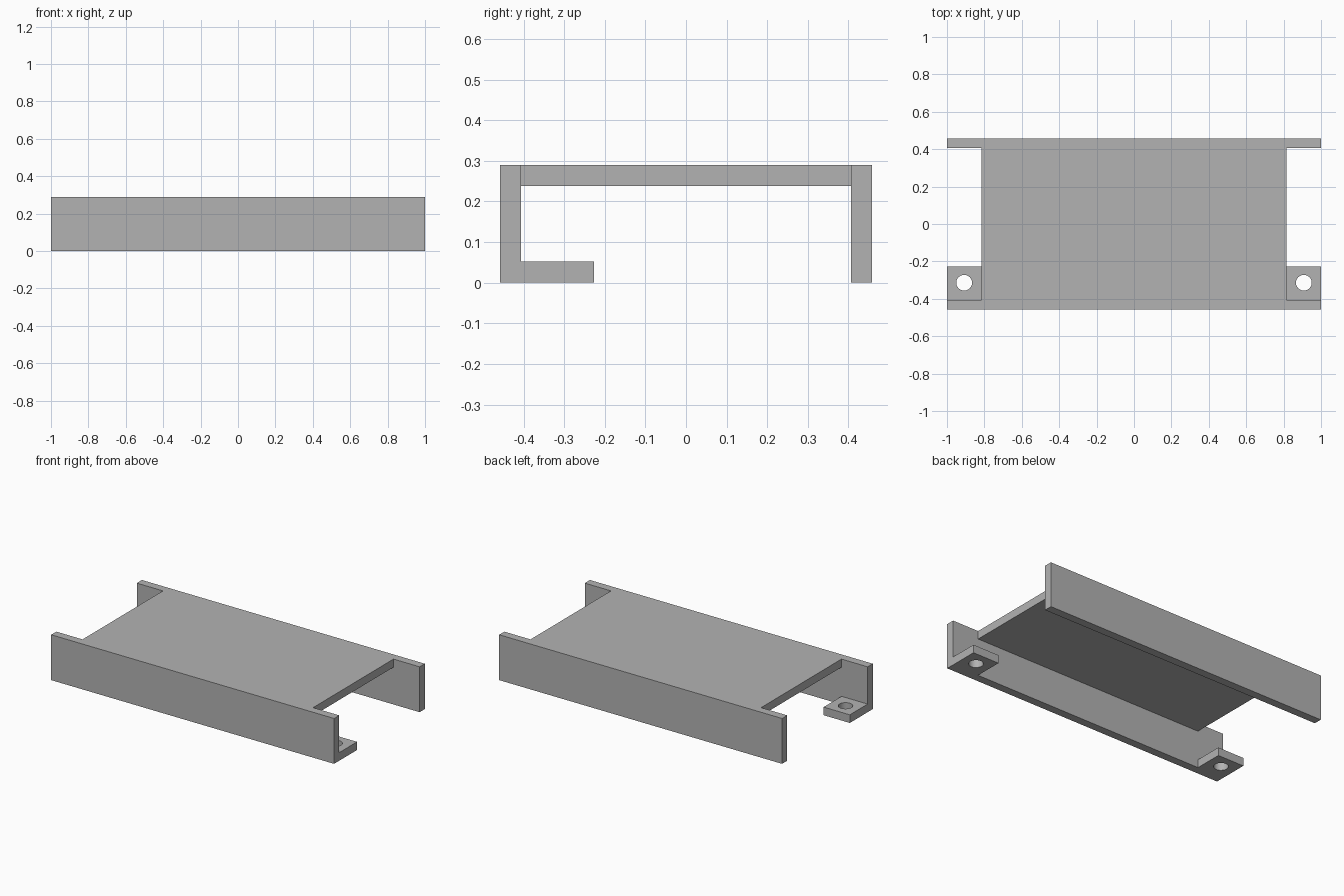
import bpy
import bmesh
from mathutils import Matrix, Vector

cube = bpy.data.objects.get("Cube")
if cube:
    bpy.data.objects.remove(cube, do_unlink=True)

LENGTH, DEPTH, HEIGHT = 1.0, 0.458, 0.29    # half length, half depth, height
WALL = 0.052                                # sheet thickness
DECK = 0.815                                # half length of the deck
TAB_BACK = -0.226                           # rear edge of the tabs
HOLE_X, HOLE_Y, HOLE_R = 0.908, -0.314, 0.042

grey = bpy.data.materials.new("plain grey")
grey.use_nodes = True
colour = (0.45, 0.45, 0.45, 1)
grey.diffuse_color = colour
grey.node_tree.nodes["Principled BSDF"].inputs["Base Color"].default_value = colour


def make_object(name, bm):
    mesh = bpy.data.meshes.new(name)
    bm.to_mesh(mesh)
    bm.free()
    mesh.materials.append(grey)
    obj = bpy.data.objects.new(name, mesh)
    bpy.context.collection.objects.link(obj)
    return obj


def box(name, low, high):
    low, high = Vector(low), Vector(high)
    bm = bmesh.new()
    bmesh.ops.create_cube(bm, size=1, matrix=Matrix.Translation((low + high) / 2)
                          @ Matrix.Diagonal((*(high - low), 1)))
    return make_object(name, bm)


def cylinder(name, x, y, radius):
    bm = bmesh.new()
    bmesh.ops.create_cone(bm, cap_ends=True, segments=48, radius1=radius, radius2=radius,
                          depth=WALL * 3, matrix=Matrix.Translation((x, y, WALL / 2)))
    return make_object(name, bm)


def combine(obj, tool, operation):
    """Apply a boolean, then discard the tool."""
    tool.hide_render = True
    mod = obj.modifiers.new("combine", "BOOLEAN")
    mod.operation, mod.solver, mod.object = operation, "EXACT", tool
    bpy.context.view_layer.update()
    graph = bpy.context.evaluated_depsgraph_get()
    mesh = bpy.data.meshes.new_from_object(obj.evaluated_get(graph))
    obj.modifiers.clear()
    obj.data = mesh
    bpy.data.objects.remove(tool, do_unlink=True)


# Front and rear walls joined by the shorter deck
bracket = box("mounting_bracket", (-LENGTH, -DEPTH, 0), (LENGTH, WALL - DEPTH, HEIGHT))
deck = box("deck", (-DECK, -DEPTH, HEIGHT - WALL), (DECK, DEPTH, HEIGHT))
combine(bracket, deck, "UNION")
rear = box("rear_wall", (-LENGTH, DEPTH - WALL, 0), (LENGTH, DEPTH, HEIGHT))
combine(bracket, rear, "UNION")

# Drilled mounting tabs at both ends of the front wall
for side in (-1, 1):
    x1, x2 = sorted((side * DECK, side * LENGTH))
    combine(bracket, box("tab", (x1, -DEPTH, 0), (x2, TAB_BACK, WALL)), "UNION")
    combine(bracket, cylinder("hole", side * HOLE_X, HOLE_Y, HOLE_R), "DIFFERENCE")

# Merge coplanar pieces and smooth only the hole walls
bm = bmesh.new()
bm.from_mesh(bracket.data)
bmesh.ops.remove_doubles(bm, verts=bm.verts, dist=0.0001)
bmesh.ops.dissolve_limit(bm, angle_limit=0.01, verts=bm.verts, edges=bm.edges)
bm.to_mesh(bracket.data)
bm.free()
bpy.ops.object.select_all(action="DESELECT")
bracket.select_set(True)
bpy.context.view_layer.objects.active = bracket
bpy.ops.object.shade_smooth_by_angle()
